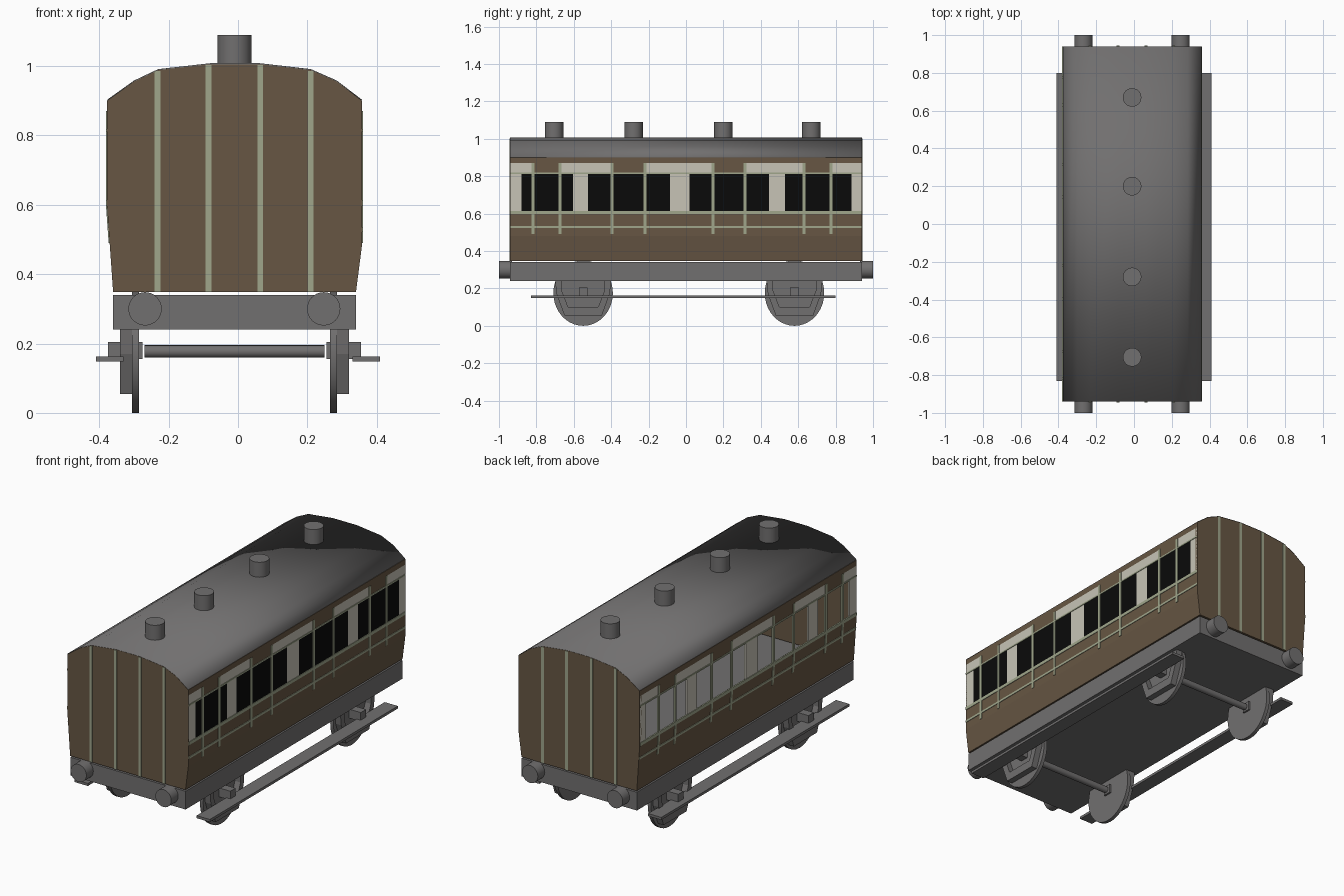
import bpy, bmesh, math
from mathutils import Matrix, Vector

if "Cube" in bpy.data.objects:
    bpy.data.objects.remove(bpy.data.objects["Cube"])


def material(name, rgb):
    m = bpy.data.materials.new(name)
    m.diffuse_color = (*rgb, 1)
    m.use_nodes = True
    m.node_tree.nodes["Principled BSDF"].inputs["Base Color"].default_value = m.diffuse_color
    return m


GREY = material("grey", (0.165, 0.16, 0.16))
BROWN = material("brown", (0.135, 0.094, 0.057))
CREAM = material("cream", (0.57, 0.55, 0.47))
GREEN = material("pale green", (0.35, 0.38, 0.26))
BLACK = material("black", (0.003, 0.003, 0.003))


def finish(name, bm, mats, smooth=False, thick=0):
    me = bpy.data.meshes.new(name)
    bm.to_mesh(me)
    bm.free()
    for m in mats:
        me.materials.append(m)
    ob = bpy.data.objects.new(name, me)
    bpy.context.collection.objects.link(ob)
    if thick:
        mod = ob.modifiers.new("thickness", 'SOLIDIFY')
        mod.thickness, mod.offset = thick, -1
    if smooth:
        bpy.ops.object.select_all(action='DESELECT')
        ob.select_set(True)
        bpy.context.view_layer.objects.active = ob
        bpy.ops.object.shade_smooth_by_angle(angle=math.radians(30))
    return ob


def box(name, x, y, z, mat):
    """Box from three (low, high) ranges."""
    bm = bmesh.new()
    size = [abs(r[1] - r[0]) for r in (x, y, z)]
    mid = [(r[0] + r[1]) / 2 for r in (x, y, z)]
    bmesh.ops.create_cube(bm, size=1, matrix=Matrix.Translation(mid) @ Matrix.Diagonal((*size, 1)))
    return finish(name, bm, [mat])


def cylinder(name, centre, r, length, axis, mat, sides=32, stretch=1):
    """Cylinder along an axis, optionally stretched in height."""
    rot = Vector((0, 0, 1)).rotation_difference(Vector(axis)).to_matrix().to_4x4()
    bm = bmesh.new()
    bmesh.ops.create_cone(bm, cap_ends=True, segments=sides, radius1=r, radius2=r, depth=length,
                          matrix=Matrix.Translation(centre) @ Matrix.Diagonal((1, 1, stretch, 1)) @ rot)
    return finish(name, bm, [mat], smooth=True)


def prism(name, pts, depth, mat):
    """Flat polygon extruded along the depth vector."""
    bm = bmesh.new()
    f = bm.faces.new([bm.verts.new(p) for p in pts])
    new = bmesh.ops.extrude_face_region(bm, geom=[f])["geom"]
    bmesh.ops.translate(bm, vec=depth, verts=[v for v in new if isinstance(v, bmesh.types.BMVert)])
    bmesh.ops.recalc_face_normals(bm, faces=bm.faces)
    return finish(name, bm, [mat])


CX, END = -0.01, 0.94
BOTTOM, EAVES = 0.348, 0.90
BEND = {1: 0.48, -1: 0.59}      # height where each side starts to taper in
ROOF = [(-0.377, 0.90), (-0.30, 0.955), (-0.23, 0.988), (-0.08, 1.005),
        (0.063, 1.005), (0.21, 0.988), (0.285, 0.955), (0.357, 0.90)]


def wall_x(side, z):
    t = max(0, (BEND[side] - z) / (BEND[side] - BOTTOM))
    return CX + side * (0.367 - 0.017 * t)


def roof_z(x):
    for (xa, za), (xb, zb) in zip(ROOF, ROOF[1:]):
        if xa <= x <= xb:
            return za + (zb - za) * (x - xa) / (xb - xa)


def wall_sheet(name, side, ys, zs, mats, rule, out=0.0, thick=0.01):
    """Grid following the side wall; rule gives a material index or None for a hole."""
    zs = sorted(set(zs) | ({BEND[side]} if min(zs) < BEND[side] < max(zs) else set()))
    bm = bmesh.new()
    g = [[bm.verts.new((wall_x(side, z) + side * out, y, z)) for z in zs] for y in ys]
    for i in range(len(ys) - 1):
        for j in range(len(zs) - 1):
            idx = rule((ys[i] + ys[i + 1]) / 2, (zs[j] + zs[j + 1]) / 2)
            if idx is None:
                continue
            loop = [g[i][j], g[i + 1][j], g[i + 1][j + 1], g[i][j + 1]]
            bm.faces.new(loop if side > 0 else loop[::-1]).material_index = idx
    return finish(name, bm, mats, thick=thick)


# Side walls: cream window band, dark panes on the right, open windows on the left
PANES = [(-0.88, -0.605), (-0.525, -0.085), (0.02, 0.445), (0.53, 0.885)]
DOORS = [(-0.818, -0.674), (-0.396, -0.219), (0.144, 0.316), (0.631, 0.775)]
YS = sorted([-0.939, 0.939] + [y for r in PANES + DOORS for y in r])


def inside(y, ranges):
    return any(a < y < b for a, b in ranges)


for side, label in ((1, "right"), (-1, "left")):
    def paint(y, z):
        if z < 0.61 or z > 0.87:
            return 0
        if z > 0.815:
            return 0 if inside(y, DOORS) else 1
        if inside(y, PANES):
            return 2 if side > 0 else None
        return 1

    wall_sheet(label + "_side_wall", side, YS, [BOTTOM, 0.61, 0.815, 0.87, EAVES],
               [BROWN, CREAM, BLACK], paint)

    # Pale mouldings over the wall
    def trim(name, y0, y1, z0, z1):
        wall_sheet(name, side, [y0, y1], [z0, z1], [GREEN], lambda y, z: 0, 0.003, 0.008)

    for z0, z1 in ((0.522, 0.534), (0.597, 0.614), (0.811, 0.819)):
        trim(label + "_waist_moulding", -0.939, 0.939, z0, z1)
    for y in (e for d in DOORS for e in d):
        trim(label + "_door_moulding", y - 0.008, y + 0.008, 0.49, 0.87)

# End walls with vertical strips
outline = ROOF + [(wall_x(1, z), z) for z in (BEND[1], BOTTOM)] \
               + [(wall_x(-1, z), z) for z in (BOTTOM, BEND[-1])]
for s, label in ((-1, "front"), (1, "back")):
    prism(label + "_end_wall", [(x, s * 0.941, z) for x, z in outline], (0, -s * 0.015, 0), BROWN)
    for x in (-0.232, -0.085, 0.064, 0.21):
        box(label + "_end_moulding", (x - 0.008, x + 0.008), (s * 0.937, s * 0.944),
            (BOTTOM, roof_z(x) - 0.002), GREEN)

# Arched roof
bm = bmesh.new()
rows = [[bm.verts.new((x, y, z + 0.003)) for x, z in ROOF] for y in (-END, END)]
for i in range(len(ROOF) - 1):
    bm.faces.new((rows[0][i], rows[0][i + 1], rows[1][i + 1], rows[1][i]))
finish("roof", bm, [GREY], smooth=True, thick=0.01)

# Roof vents
for y in (-0.705, -0.28, 0.20, 0.67):
    cylinder("roof_vent", (CX, y, 1.045), 0.049, 0.09, (0, 0, 1), GREY)

# Underframe and buffers
box("underframe", (-0.36, 0.34), (-END, END), (0.24, 0.34), GREY)
for s in (-1, 1):
    for x in (-0.268, 0.247):
        cylinder("buffer", (x, s * 0.965, 0.30), 0.048, 0.07, (0, 1, 0), GREY)

# Running gear
for yc in (-0.55, 0.58):
    cylinder("axle", (CX, yc, 0.177), 0.018, 0.52, (1, 0, 0), GREY, 16)
    for s in (-1, 1):
        cylinder("wheel", (CX + s * 0.285, yc, 0.175), 0.159, 0.02, (1, 0, 0), GREY, 40, 1.1)
        # U-shaped guard: outer outline then inner cut-out
        u = [(-0.15, 0.245), (-0.142, 0.17), (-0.10, 0.055), (0.10, 0.055), (0.142, 0.17), (0.15, 0.245),
             (0.115, 0.245), (0.115, 0.19), (0.08, 0.10), (-0.08, 0.10), (-0.115, 0.19), (-0.115, 0.245)]
        prism("axle_guard", [(CX + s * 0.296, yc + y, z) for y, z in u], (s * 0.034, 0, 0), GREY)
        box("axle_box", (CX + s * 0.265, CX + s * 0.365), (yc - 0.023, yc + 0.023), (0.155, 0.204), GREY)

# Running boards
for s in (-1, 1):
    box("running_board", (s * 0.33, s * 0.41), (-0.83, 0.80), (0.148, 0.162), GREY)
